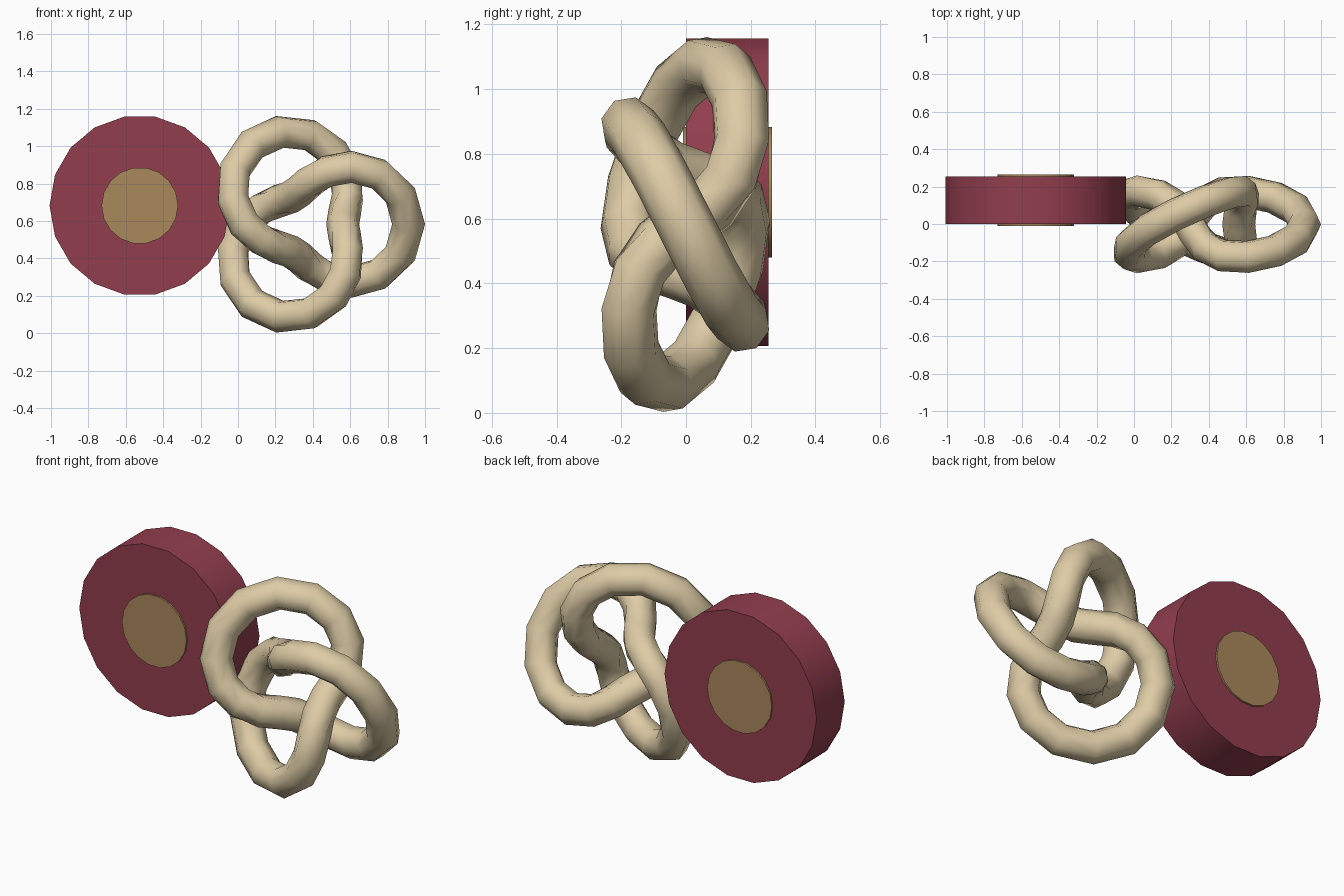
import bpy, bmesh
from math import sin, cos, pi
from mathutils import Vector, Matrix

cube = bpy.data.objects.get("Cube")
if cube:
    bpy.data.objects.remove(cube, do_unlink=True)


def material(name, rgb):
    m = bpy.data.materials.new(name)
    m.use_nodes = True
    m.diffuse_color = (*rgb, 1)
    m.node_tree.nodes["Principled BSDF"].inputs["Base Color"].default_value = (*rgb, 1)
    return m


def finish(bm, name, mat):
    bmesh.ops.recalc_face_normals(bm, faces=bm.faces)
    mesh = bpy.data.meshes.new(name)
    bm.to_mesh(mesh)
    bm.free()
    mesh.materials.append(mat)
    ob = bpy.data.objects.new(name, mesh)
    bpy.context.collection.objects.link(ob)
    bpy.ops.object.select_all(action='DESELECT')
    ob.select_set(True)
    bpy.context.view_layer.objects.active = ob
    return ob


def disc(name, radius, y0, y1, mat):
    """Cylinder along y with a corner at the top."""
    bm = bmesh.new()
    place = Matrix.Translation((-0.525, (y0 + y1) / 2, 0.682)) @ Matrix.Rotation(pi / 2, 4, 'X')
    bmesh.ops.create_cone(bm, cap_ends=True, segments=18, radius1=radius, radius2=radius,
                          depth=y1 - y0, matrix=place @ Matrix.Rotation(pi / 2, 4, 'Z'))
    finish(bm, name, mat)
    bpy.ops.object.shade_smooth_by_angle(angle=pi / 6)


def knot_point(u, size):
    """Three-lobed knot path, facing -y."""
    r = size * (1 + cos(1.5 * u) / 2)
    return Vector((r * cos(u), -size * sin(1.5 * u) / 2, r * sin(u)))


def knot(name, size, tube, centre, steps, sides, mat):
    bm = bmesh.new()
    rings = []
    for i in range(steps):
        u = 4 * pi * i / steps
        p, ahead = knot_point(u, size), knot_point(u + 0.01, size)
        tangent = (ahead - p).normalized()
        across = tangent.cross(ahead + p).normalized()
        out = across.cross(tangent)
        rings.append([bm.verts.new(centre + p + tube * (out * cos(a) + across * sin(a)))
                      for a in (2 * pi * j / sides for j in range(sides))])
    for i, ring in enumerate(rings):
        after = rings[(i + 1) % steps]
        for j in range(sides):
            k = (j + 1) % sides
            bm.faces.new((ring[j], ring[k], after[k], after[j]))
    finish(bm, name, mat)
    bpy.ops.object.shade_smooth()


red = material("dark_red", (0.287, 0.047, 0.076))
tan = material("tan", (0.402, 0.246, 0.107))
cream = material("cream", (0.730, 0.604, 0.381))

# Wheel-shaped reel and the core showing on both of its faces
disc("reel", 0.4825, 0.0, 0.255, red)
disc("reel_core", 0.205, -0.01, 0.265, tan)

# Knotted rope beside the reel
knot("rope_knot", 0.352, 0.088, Vector((0.384, -0.002, 0.582)), 40, 8, cream)
